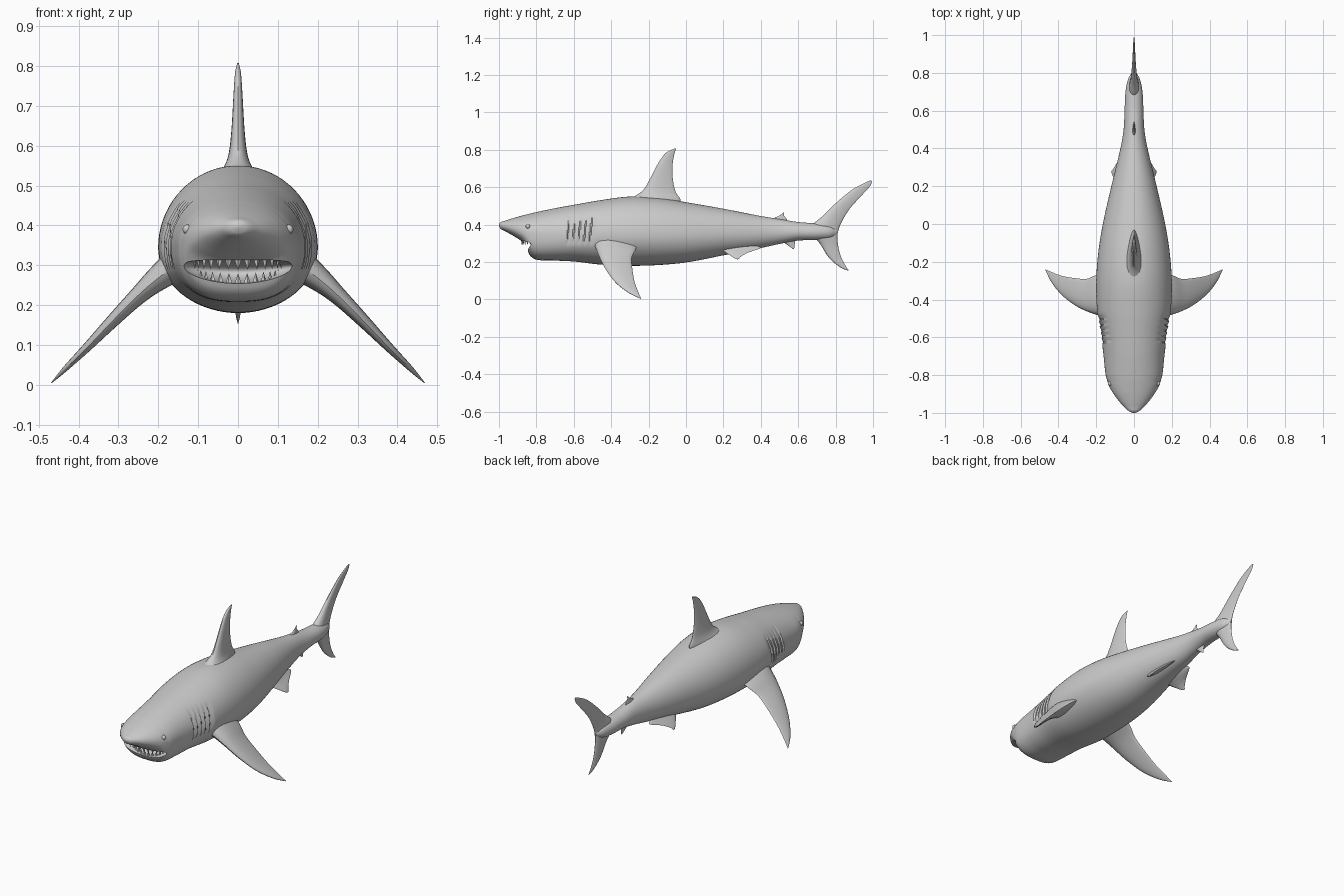
import bpy, bmesh, math
from mathutils import Vector

if "Cube" in bpy.data.objects:
    bpy.data.objects.remove(bpy.data.objects["Cube"])


def interp(rows, keys, t):
    """Smooth interpolation of rows of numbers at uneven keys."""
    i = max(j for j in range(len(keys) - 1) if keys[j] <= t + 1e-9)
    h = keys[i + 1] - keys[i]
    u = (t - keys[i]) / h

    def slope(j, c):
        a, b = max(j - 1, 0), min(j + 1, len(keys) - 1)
        return (rows[b][c] - rows[a][c]) / (keys[b] - keys[a])
    return [(2*u**3 - 3*u**2 + 1) * rows[i][c] + (u**3 - 2*u**2 + u) * h * slope(i, c)
            + (3*u**2 - 2*u**3) * rows[i + 1][c] + (u**3 - u**2) * h * slope(i + 1, c)
            for c in range(len(rows[0]))]


def smooth(ob, angle=40):
    bpy.ops.object.select_all(action='DESELECT')
    ob.select_set(True)
    bpy.context.view_layer.objects.active = ob
    bpy.ops.object.shade_smooth_by_angle(angle=math.radians(angle))


def finish(name, bm, mirror=False, shade=True):
    bmesh.ops.recalc_face_normals(bm, faces=bm.faces)
    me = bpy.data.meshes.new(name)
    bm.to_mesh(me)
    bm.free()
    ob = bpy.data.objects.new(name, me)
    bpy.context.collection.objects.link(ob)
    if shade:
        smooth(ob)
    if mirror:
        ob.modifiers.new("mirror", 'MIRROR')
    return ob


def loft(name, rings, mirror=False):
    bm = bmesh.new()
    loops = [[bm.verts.new(p) for p in r] for r in rings]
    n = len(loops[0])
    for a, b in zip(loops, loops[1:]):
        for k in range(n):
            bm.faces.new((a[k], a[(k + 1) % n], b[(k + 1) % n], b[k]))
    bm.faces.new(loops[0])
    bm.faces.new(loops[-1])
    return finish(name, bm, mirror)


def fin(name, sections, normal, mirror=False):
    """Foil loft; each section is leading point, trailing point, half thickness."""
    rows = [list(a) + list(b) + [t] for a, b, t in sections]
    keys, normal, rings = list(range(len(rows))), Vector(normal).normalized(), []
    for s in range(6 * (len(rows) - 1) + 1):
        r = interp(rows, keys, s / 6)
        lead, trail = Vector(r[:3]), Vector(r[3:6])
        ring = []
        for k in range(20):
            a = math.tau * k / 20
            c = (1 - math.cos(a)) / 2
            ring.append(lead.lerp(trail, c) + normal * (r[6] * 1.25 * math.sin(a) * (1 - 0.6 * c)))
        rings.append(ring)
    return loft(name, rings, mirror)


def flat(sections):
    """Sections of a fin lying on the centre plane, given as y, z pairs."""
    return [((0, a, b), (0, c, d), t) for a, b, c, d, t in sections]


# Body: y, top, bottom, half width, widest height, squareness of underside
stations = [
    (-1.0, .402, .394, .006, .398, 1), (-.992, .413, .378, .026, .396, 1),
    (-.97, .42, .366, .05, .392, .95), (-.94, .43, .35, .078, .385, .9),
    (-.90, .442, .326, .108, .375, .8), (-.87, .45, .303, .126, .365, .75),
    (-.85, .455, .268, .135, .36, .72), (-.835, .459, .236, .14, .355, .72),
    (-.80, .467, .213, .15, .35, .75), (-.70, .488, .208, .161, .345, .8),
    (-.60, .506, .203, .173, .345, .88), (-.45, .532, .186, .196, .345, .95),
    (-.30, .55, .18, .2, .345, 1), (-.15, .543, .184, .189, .345, 1),
    (0, .52, .198, .165, .345, 1), (.2, .485, .236, .12, .35, 1),
    (.4, .446, .275, .072, .355, 1), (.5, .43, .297, .055, .358, 1),
    (.6, .414, .315, .05, .36, 1), (.7, .406, .318, .045, .36, 1),
    (.77, .395, .327, .03, .36, 1), (.81, .37, .35, .006, .36, 1)]
ykeys = [s[0] for s in stations]
rings = []
ys = []
for a, b in zip(ykeys, ykeys[1:]):
    n = max(3, int((b - a) / .006))
    ys += [a + (b - a) * k / n for k in range(n)]
for y in ys + [ykeys[-1]]:
    _, top, bottom, w, mid, e = interp(stations, ykeys, y)
    ring = []
    for k in range(72):
        a = math.tau * k / 72
        c, s = math.cos(a), math.sin(a)
        p = 1 if s > 0 else e
        x = w * math.copysign(abs(c) ** p, c)
        z = mid + (top - mid if s > 0 else mid - bottom) * math.copysign(abs(s) ** p, s)
        # gill flaps: five overlapping steps on each flank
        slant = y - .12 * (z - .37)
        if -.63 < slant < -.48 and .29 < z < .46:
            f = ((slant + .63) / .03) % 1
            x *= 1 - .055 * (1 - f) * math.sin(math.pi * (z - .29) / .17) ** .5
        ring.append((x, y, z))
    rings.append(ring)
body = loft("body", rings)

# Mouth opening
bm = bmesh.new()
bmesh.ops.create_uvsphere(bm, u_segments=48, v_segments=24, radius=1)
for v in bm.verts:
    x, y, z = v.co
    v.co = (.142 * x, -.86 + .1 * y, .288 + .03 * z + .014 * (x * x - .3))
cutter = finish("mouth_cutter", bm)
cutter.hide_render = True
cutter.hide_viewport = False
cut = body.modifiers.new("mouth", 'BOOLEAN')
cut.operation, cut.object, cut.solver = 'DIFFERENCE', cutter, 'EXACT'
smooth(body)
bpy.ops.object.modifier_apply(modifier=cut.name)
smooth(body, 35)
bpy.data.objects.remove(cutter)


# Teeth along the jaw arcs
def teeth(name, count, rx, front, back, z, height, curve):
    bm = bmesh.new()
    for k in range(count):
        a = math.radians(-75 + 150 * k / (count - 1))
        x, y = rx * math.sin(a), back - (back - front) * math.cos(a)
        zz = z + curve * math.sin(a) ** 2
        out = Vector((math.sin(a), -math.cos(a), 0))
        side = Vector((math.cos(a), math.sin(a), 0))
        base = [bm.verts.new(Vector((x, y, zz)) + side * u + out * v)
                for u, v in ((-.009, 0), (0, .005), (.009, 0), (0, -.005))]
        tip = bm.verts.new((x, y, zz + height))
        bm.faces.new(base)
        for j in range(4):
            bm.faces.new((base[j], base[(j + 1) % 4], tip))
    return finish(name, bm)


teeth("upper_teeth", 13, .112, -.877, -.795, .315, -.027, .002)
teeth("lower_teeth", 13, .105, -.833, -.775, .253, .027, .012)

# Eyes
bm = bmesh.new()
bmesh.ops.create_uvsphere(bm, u_segments=20, v_segments=12, radius=.012)
bmesh.ops.translate(bm, verts=bm.verts, vec=(.127, -.845, .39))
finish("eyes", bm, mirror=True)

# Fins on the centre plane
fin("dorsal_fin", flat([
    (-.32, .53, -.04, .50, .06), (-.265, .558, -.03, .535, .036), (-.225, .59, -.055, .575, .024),
    (-.19, .65, -.07, .64, .017), (-.145, .735, -.072, .715, .012),
    (-.105, .785, -.063, .775, .008), (-.06, .808, -.053, .806, .002)]), (1, 0, 0))
fin("second_dorsal_fin", flat([
    (.45, .42, .54, .415, .012), (.475, .437, .54, .428, .007),
    (.505, .452, .525, .448, .004), (.521, .466, .525, .465, .001)]), (1, 0, 0))
fin("anal_fin", flat([
    (.5, .315, .585, .325, .012), (.53, .30, .583, .305, .007),
    (.555, .282, .58, .285, .004), (.572, .27, .578, .271, .001)]), (1, 0, 0))
fin("tail_fin", flat([
    (.988, .637, .995, .632, .001), (.955, .623, .985, .607, .004), (.89, .588, .94, .557, .007),
    (.81, .523, .873, .482, .012), (.735, .45, .828, .405, .019), (.66, .375, .81, .345, .03),
    (.715, .30, .815, .28, .018), (.765, .222, .83, .225, .011),
    (.825, .172, .852, .182, .006), (.868, .154, .87, .156, .001)]), (1, 0, 0))

# Paired fins
fin("pectoral_fins", [
    ((.13, -.5, .32), (.13, -.25, .31), .05), ((.2, -.48, .268), (.2, -.27, .265), .034),
    ((.25, -.462, .225), (.25, -.29, .222), .024), ((.31, -.432, .165), (.31, -.287, .165), .018),
    ((.38, -.378, .092), (.38, -.275, .095), .012), ((.435, -.31, .038), (.435, -.255, .04), .007),
    ((.468, -.246, .005), (.469, -.24, .004), .001)], (.7, 0, .7), mirror=True)
fin("pelvic_fins", [
    ((.05, .17, .28), (.04, .37, .29), .018), ((.08, .205, .256), (.052, .40, .275), .01),
    ((.1, .235, .236), (.085, .335, .252), .006), ((.112, .255, .223), (.108, .295, .23), .004),
    ((.119, .272, .215), (.119, .282, .216), .001)], (.65, .1, .7), mirror=True)
